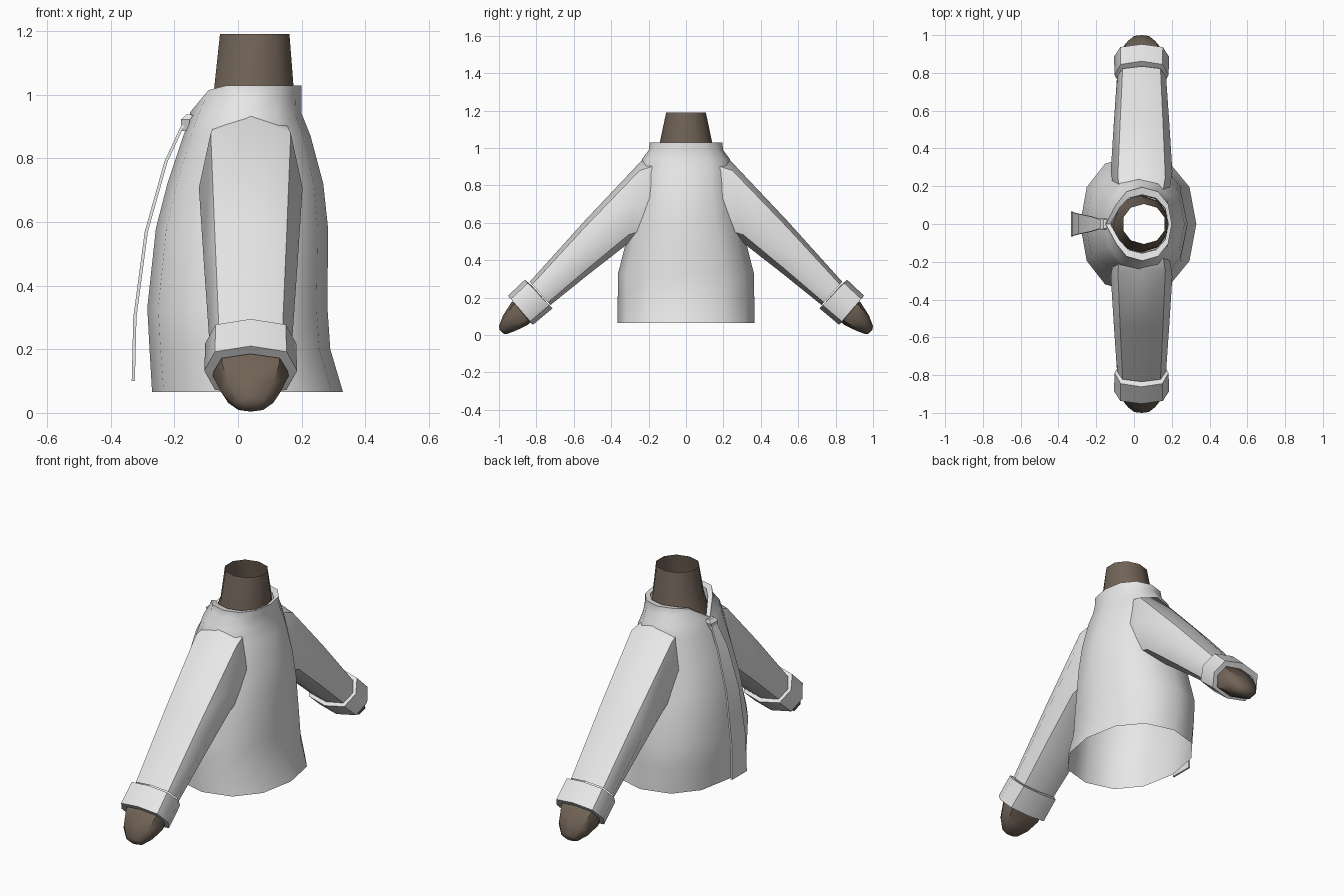
import bpy, bmesh, math

if "Cube" in bpy.data.objects:
    bpy.data.objects.remove(bpy.data.objects["Cube"])

CX = 0.04  # body axis in x; the wearer faces -x


def material(name, rgb):
    m = bpy.data.materials.new(name)
    m.diffuse_color = (*rgb, 1)
    m.use_nodes = True
    m.node_tree.nodes["Principled BSDF"].inputs["Base Color"].default_value = m.diffuse_color
    return m


CLOTH = material("white_cloth", (0.80, 0.80, 0.80))
SKIN = material("brown_skin", (0.165, 0.125, 0.095))


def spow(v, p):
    return math.copysign(abs(v) ** p, v)


def loft(name, rings, mat, cap_end=False, angle=50):
    """Skin a list of equal-length closed rings of points."""
    bm = bmesh.new()
    loops = [[bm.verts.new(p) for p in r] for r in rings]
    n = len(loops[0])
    for a, b in zip(loops, loops[1:]):
        for i in range(n):
            j = (i + 1) % n
            bm.faces.new((a[i], a[j], b[j], b[i]))
    if cap_end:
        bm.faces.new(loops[-1])
    bmesh.ops.recalc_face_normals(bm, faces=bm.faces)
    me = bpy.data.meshes.new(name)
    bm.to_mesh(me)
    bm.free()
    me.materials.append(mat)
    ob = bpy.data.objects.new(name, me)
    bpy.context.collection.objects.link(ob)
    bpy.ops.object.select_all(action='DESELECT')
    ob.select_set(True)
    bpy.context.view_layer.objects.active = ob
    bpy.ops.object.shade_smooth_by_angle(angle=math.radians(angle))
    return ob


def level_ring(z, x0, x1, ry, n=12, p=0.9, start=0.0):
    """Horizontal oval spanning x0..x1 and +-ry."""
    mid, rx = (x0 + x1) / 2, (x1 - x0) / 2
    out = []
    for i in range(n):
        a = start + 2 * math.pi * i / n
        out.append((mid + rx * spow(math.cos(a), p), ry * spow(math.sin(a), p), z))
    return out


def limb_ring(top, bottom, hw, side, n=8, p=0.75):
    """Rounded octagon through a top and bottom point in the yz plane."""
    out = []
    for i in range(n):
        a = 2 * math.pi * i / n
        c, s = spow(math.cos(a), p), spow(math.sin(a), p)
        y = (top[0] + bottom[0]) / 2 + s * (top[0] - bottom[0]) / 2
        z = (top[1] + bottom[1]) / 2 + s * (top[1] - bottom[1]) / 2
        out.append((CX + hw * c, side * y, z))
    return out


# Shirt body, open at the hem, with a notched collar
body = [level_ring(*r) for r in (
    (0.065, -0.270, 0.330, 0.365), (0.20, -0.278, 0.290, 0.365),
    (0.33, -0.285, 0.281, 0.363), (0.58, -0.258, 0.283, 0.300),
    (0.72, -0.222, 0.268, 0.272), (0.87, -0.172, 0.228, 0.250),
    (0.94, -0.145, 0.200, 0.235), (0.99, -0.120, 0.200, 0.198),
    (1.028, -0.112, 0.200, 0.195), (1.022, -0.095, 0.182, 0.155),
    (0.96, -0.105, 0.180, 0.150))]
for k, (x, z) in {7: (-0.152, 0.93), 8: (-0.150, 0.945), 9: (-0.125, 0.945), 10: (-0.11, 0.92)}.items():
    body[k][6] = (x, 0, z)
for k in (8, 9):  # collar slopes down toward the front
    for i in (5, 7):
        x, y, z = body[k][i]
        body[k][i] = (x, y, z - 0.014)
loft("shirt_body", body, CLOTH)

# Neck: open tapered tube
loft("neck", [level_ring(z, a, b, r, 10, 0.95, math.pi / 10) for z, a, b, r in (
    (0.92, -0.12, 0.188, 0.152), (1.02, -0.081, 0.181, 0.142), (1.19, -0.062, 0.167, 0.106))], SKIN)

for side, tag in ((-1, "right"), (1, "left")):
    def limb(name, spec, mat, cap=False):
        loft(f"{tag}_{name}", [limb_ring(t, b, w, side) for t, b, w in spec], mat, cap)

    limb("sleeve", [((0.18, 0.95), (0.20, 0.52), 0.15),
                    ((0.24, 0.93), (0.315, 0.485), 0.163),
                    ((0.545, 0.607), (0.52, 0.325), 0.147),
                    ((0.835, 0.285), (0.725, 0.160), 0.130)], CLOTH)
    # Turned-up cuff
    limb("cuff", [((0.825, 0.265), (0.745, 0.175), 0.125),
                  ((0.862, 0.295), (0.714, 0.142), 0.143),
                  ((0.952, 0.210), (0.818, 0.055), 0.146),
                  ((0.930, 0.185), (0.836, 0.070), 0.118),
                  ((0.890, 0.215), (0.800, 0.110), 0.115)], CLOTH)
    # Rounded fist
    limb("hand", [((0.905, 0.200), (0.810, 0.090), 0.118),
                  ((0.935, 0.172), (0.845, 0.055), 0.118),
                  ((0.978, 0.105), (0.912, 0.022), 0.092),
                  ((1.000, 0.048), (0.962, 0.004), 0.050),
                  ((0.996, 0.028), (0.978, 0.008), 0.020)], SKIN, True)

# Neck tie: thin strip hanging in front, with a small knot
path = [(-0.168, 0.915, 0.022), (-0.226, 0.79, 0.040), (-0.288, 0.57, 0.053),
        (-0.324, 0.30, 0.062), (-0.329, 0.10, 0.065)]
t = 0.005
tie = [[(x - t, -w, z), (x - t, w, z), (x + t, w, z), (x + t, -w, z)] for x, z, w in path]
ob = loft("tie", tie, CLOTH, True, 35)
knot = [[(x - d, -w, z), (x - d, w, z), (x + d, w, z), (x + d, -w, z)]
        for x, z, w, d in ((-0.168, 0.885, 0.018, 0.010), (-0.165, 0.922, 0.030, 0.014),
                           (-0.150, 0.938, 0.024, 0.012))]
loft("tie_knot", knot, CLOTH, True, 35)
